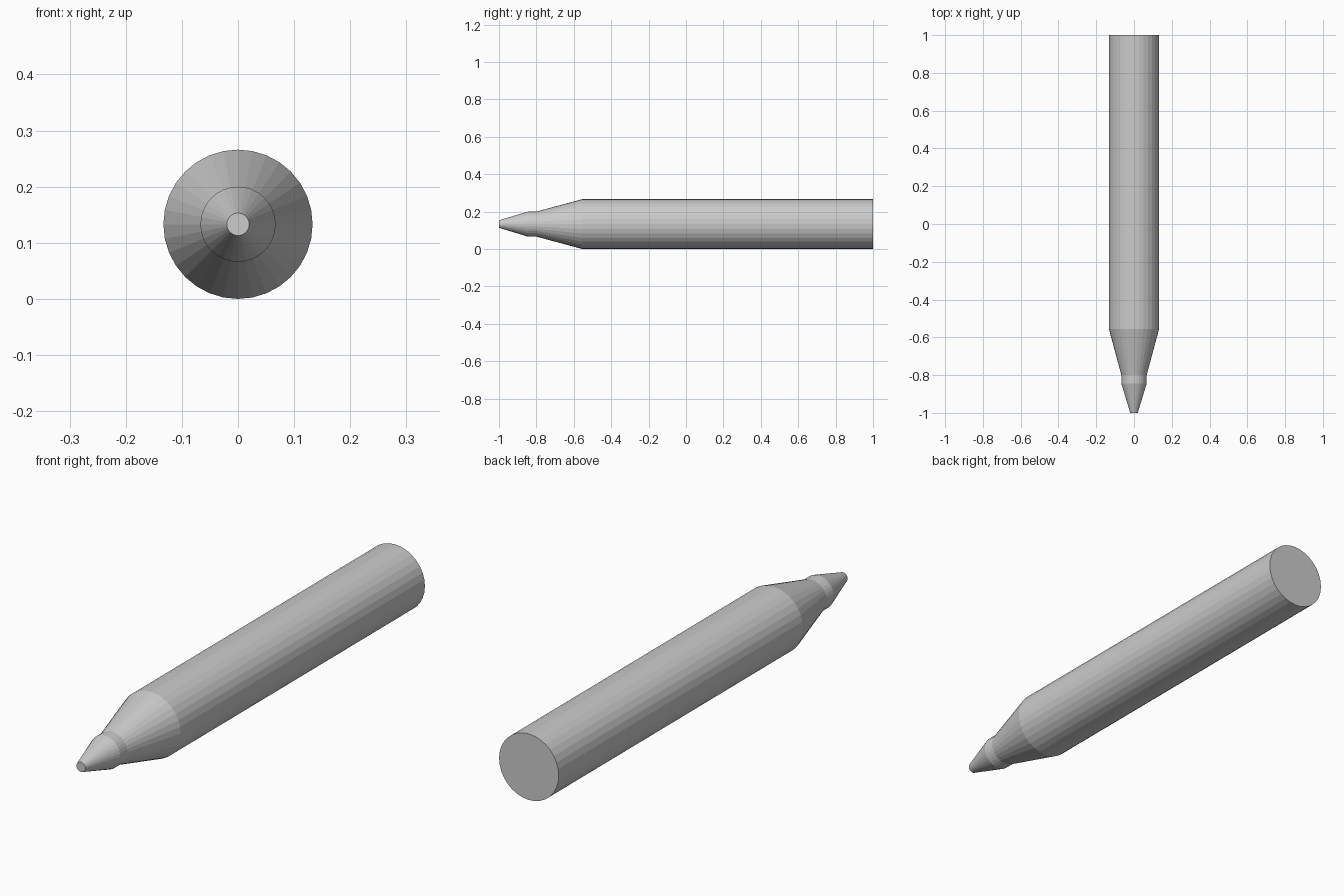
import bpy, bmesh
from math import sin, cos, pi

if "Cube" in bpy.data.objects:
    bpy.data.objects.remove(bpy.data.objects["Cube"])

SIDES = 32
AXIS_Z = 0.133

# Profile from tip to back end: (y, radius)
PROFILE = [
    (-1.0, 0.020),    # blunt tip
    (-0.845, 0.067),  # tip cone meets collar
    (-0.80, 0.067),   # collar meets shoulder
    (-0.555, 0.133),  # shoulder meets barrel
    (1.0, 0.133),     # flat back end
]


def lathe_along_y(name, profile):
    bm = bmesh.new()
    rings = []
    for y, r in profile:
        rings.append([bm.verts.new((r * sin(2 * pi * i / SIDES), y,
                                    AXIS_Z + r * cos(2 * pi * i / SIDES)))
                      for i in range(SIDES)])
    for a, b in zip(rings, rings[1:]):
        for i in range(SIDES):
            j = (i + 1) % SIDES
            bm.faces.new((a[i], a[j], b[j], b[i]))
    bm.faces.new(rings[0])
    bm.faces.new(rings[-1])
    bmesh.ops.recalc_face_normals(bm, faces=bm.faces)
    mesh = bpy.data.meshes.new(name)
    bm.to_mesh(mesh)
    bm.free()
    obj = bpy.data.objects.new(name, mesh)
    bpy.context.collection.objects.link(obj)
    return obj


# Crayon: tip, collar, shoulder and barrel in one turned, flat-faced body
lathe_along_y("crayon_body", PROFILE)
